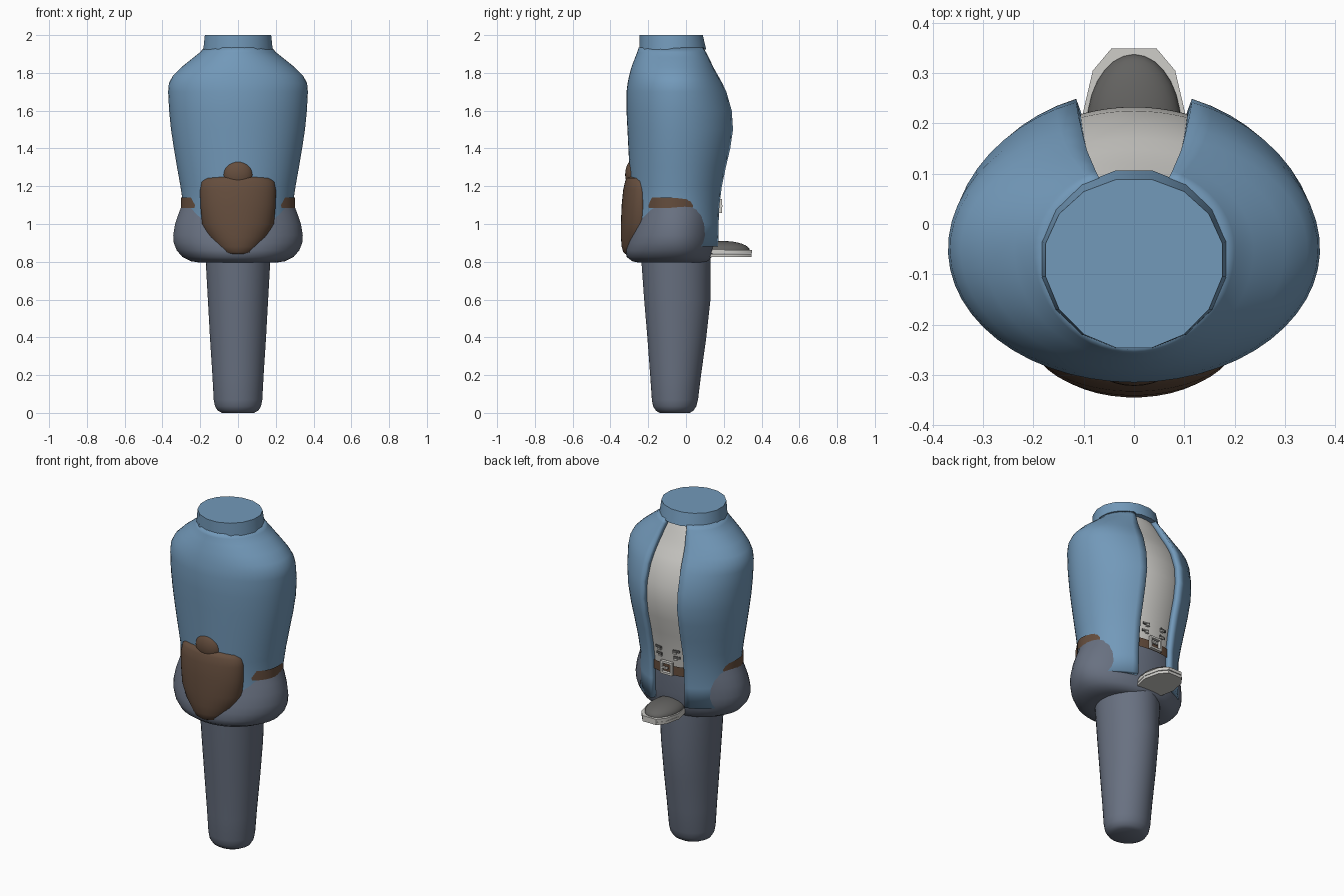
import bpy, bmesh
from math import sin, cos, asin, pi, radians
from mathutils import Matrix

cube = bpy.data.objects.get("Cube")
if cube:
    bpy.data.objects.remove(cube, do_unlink=True)


def material(name, rgb):
    m = bpy.data.materials.new(name)
    m.use_nodes = True
    m.diffuse_color = (*rgb, 1)
    m.node_tree.nodes["Principled BSDF"].inputs["Base Color"].default_value = (*rgb, 1)
    return m


BLUE = material("jacket blue", (0.17, 0.32, 0.49))
SLATE = material("trouser slate", (0.14, 0.165, 0.22))
BROWN = material("leather brown", (0.13, 0.075, 0.047))
LIGHT = material("pale grey", (0.62, 0.61, 0.58))
DARK = material("dark grey", (0.125, 0.123, 0.118))


def finish(name, bm, mat, angle=55):
    mesh = bpy.data.meshes.new(name)
    bm.to_mesh(mesh)
    bm.free()
    mesh.materials.append(mat)
    ob = bpy.data.objects.new(name, mesh)
    bpy.context.collection.objects.link(ob)
    bpy.ops.object.select_all(action="DESELECT")
    ob.select_set(True)
    bpy.context.view_layer.objects.active = ob
    bpy.ops.object.shade_smooth_by_angle(angle=radians(angle))
    return ob


def loft(name, rings, mat, cy=-0.06, segs=40, gap=None, arc=None, caps=True, dip=0):
    """Stack ovals (z, half width, front y, rear y); gap leaves the rear open, arc keeps only the rear."""
    bm = bmesh.new()
    rows = []
    closed = gap is None and arc is None
    for i, (z, rx, front, rear) in enumerate(rings):
        start, span = pi / segs, 2 * pi
        if gap:
            start = asin(gap[i] / rx)
            span = 2 * pi - 2 * start
        elif arc:
            start, span = -arc, 2 * arc
        row = []
        for j in range(segs if closed else segs + 1):
            t = start + span * j / segs
            c = cos(t)
            y = cy + c * (rear - cy if c > 0 else cy - front)
            row.append(bm.verts.new((rx * sin(t), y, z - dip * max(0, c))))
        rows.append(row)
    for a, b in zip(rows, rows[1:]):
        for j in range(segs):
            k = (j + 1) % len(a)
            bm.faces.new((a[j], b[j], b[k], a[k]))
    if closed and caps:
        bm.faces.new(rows[0])
        bm.faces.new(rows[-1][::-1])
    return finish(name, bm, mat)


def box(name, loc, size, mat, turn=0):
    bm = bmesh.new()
    bmesh.ops.create_cube(bm, size=1, matrix=Matrix.Translation(loc)
                          @ Matrix.Rotation(turn, 4, "Z") @ Matrix.Diagonal((*size, 1)))
    return finish(name, bm, mat, 30)


def ellipsoid(name, loc, size, mat):
    bm = bmesh.new()
    bmesh.ops.create_uvsphere(bm, u_segments=28, v_segments=16, radius=1,
                              matrix=Matrix.Translation(loc) @ Matrix.Diagonal((*size, 1)))
    return finish(name, bm, mat)


# Single tapering leg
loft("leg", [(0.0, 0.085, -0.14, 0.02), (0.012, 0.108, -0.16, 0.04),
             (0.035, 0.122, -0.175, 0.055), (0.07, 0.129, -0.181, 0.064),
             (0.2, 0.136, -0.19, 0.08), (0.4, 0.149, -0.205, 0.108),
             (0.6, 0.16, -0.222, 0.13), (0.85, 0.174, -0.24, 0.13)], SLATE)

# Wide rounded hips
loft("hips", [(0.795, 0.2, -0.25, 0.1), (0.803, 0.25, -0.285, 0.12),
              (0.825, 0.295, -0.315, 0.135), (0.86, 0.325, -0.322, 0.145),
              (0.9, 0.341, -0.315, 0.152), (0.94, 0.344, -0.305, 0.155),
              (1.0, 0.334, -0.285, 0.158), (1.05, 0.317, -0.268, 0.16),
              (1.1, 0.298, -0.255, 0.16)], SLATE)

# Jacket shell, open down the rear
jacket_rings = [(0.88, 0.297, -0.302, 0.187), (1.0, 0.293, -0.295, 0.19),
                (1.1, 0.29, -0.29, 0.195), (1.2, 0.305, -0.295, 0.208),
                (1.3, 0.323, -0.3, 0.228), (1.4, 0.34, -0.305, 0.252),
                (1.5, 0.355, -0.31, 0.266), (1.6, 0.365, -0.315, 0.258),
                (1.7, 0.37, -0.315, 0.226), (1.745, 0.366, -0.309, 0.203),
                (1.785, 0.345, -0.301, 0.18), (1.83, 0.3, -0.289, 0.155),
                (1.88, 0.238, -0.27, 0.133), (1.91, 0.2, -0.258, 0.118),
                (1.935, 0.18, -0.25, 0.105)]
opening = [0.11] * 3 + [0.112] * 2 + [0.115] * 3 + [0.11, 0.105, 0.1, 0.093, 0.083, 0.076, 0.07]
jacket = loft("jacket", jacket_rings, BLUE, cy=-0.05, segs=48, gap=opening)
shell = jacket.modifiers.new("thickness", "SOLIDIFY")
shell.thickness = 0.03
shell.offset = -1

# Shirt panel behind the opening
loft("shirt", [(z, rx - 0.02, front, rear - 0.033) for z, rx, front, rear in jacket_rings[2:]],
     LIGHT, cy=-0.05, segs=20, arc=0.75)

# Collar with a closed top
loft("collar", [(1.925, 0.187, -0.25, 0.11), (2.0, 0.179, -0.25, 0.092)], BLUE, cy=-0.07, segs=16)

# Belt, dipping toward the rear
loft("belt", [(1.085, 0.303, -0.265, 0.172), (1.14, 0.303, -0.265, 0.172)],
     BROWN, cy=-0.07, caps=False, dip=0.03)

# Buckle frame, pin and shirt fastenings
for s in (-1, 1):
    box("buckle_side", (s * 0.033, 0.181, 1.095), (0.012, 0.018, 0.075), LIGHT)
    box("buckle_bar", (0, 0.181, 1.095 + s * 0.032), (0.078, 0.018, 0.012), LIGHT)
    for z in (1.165, 1.205):
        box("fastening", (s * 0.058, z * 0.2 - 0.068, z), (0.04, 0.012, 0.013), DARK, -s * 0.2)
        box("fastening_clip", (s * 0.05, z * 0.2 - 0.064, z - 0.011), (0.02, 0.014, 0.009), LIGHT, -s * 0.2)
box("buckle_pin", (0.012, 0.186, 1.095), (0.045, 0.012, 0.01), LIGHT)

# Backpack and its rolled top
loft("pack", [(0.84, 0.07, -0.322, -0.2), (0.85, 0.105, -0.332, -0.2),
              (0.88, 0.122, -0.341, -0.2), (0.93, 0.16, -0.345, -0.2),
              (1.0, 0.19, -0.345, -0.2), (1.1, 0.2, -0.341, -0.2),
              (1.18, 0.201, -0.333, -0.2), (1.225, 0.192, -0.323, -0.2),
              (1.243, 0.17, -0.314, -0.2), (1.252, 0.11, -0.3, -0.2)], BROWN, cy=-0.235)
ellipsoid("pack_roll", (0, -0.275, 1.262), (0.081, 0.047, 0.08), BROWN)

# Shoe sticking out of the rear: angular two-layer sole and rounded toe
half = [(0.05, 0.06), (0.085, 0.13), (0.103, 0.215), (0.082, 0.305), (0.045, 0.349)]
outline = half + [(-x, y) for x, y in reversed(half)]
for name, low, high, scale in (("sole_lower", 0.826, 0.842, 0.99), ("sole_upper", 0.844, 0.862, 1.0)):
    bm = bmesh.new()
    base = bm.faces.new([bm.verts.new((x * scale, y * scale, low)) for x, y in outline])
    top = bmesh.ops.extrude_face_region(bm, geom=[base])["geom"]
    bmesh.ops.translate(bm, vec=(0, 0, high - low),
                        verts=[v for v in top if isinstance(v, bmesh.types.BMVert)])
    bmesh.ops.recalc_face_normals(bm, faces=bm.faces)
    finish(name, bm, LIGHT, 30)
toe = ellipsoid("shoe_toe", (0, 0.195, 0.86), (0.094, 0.143, 0.05), DARK)
for v in toe.data.vertices:
    v.co.z = max(v.co.z, 0.85)
